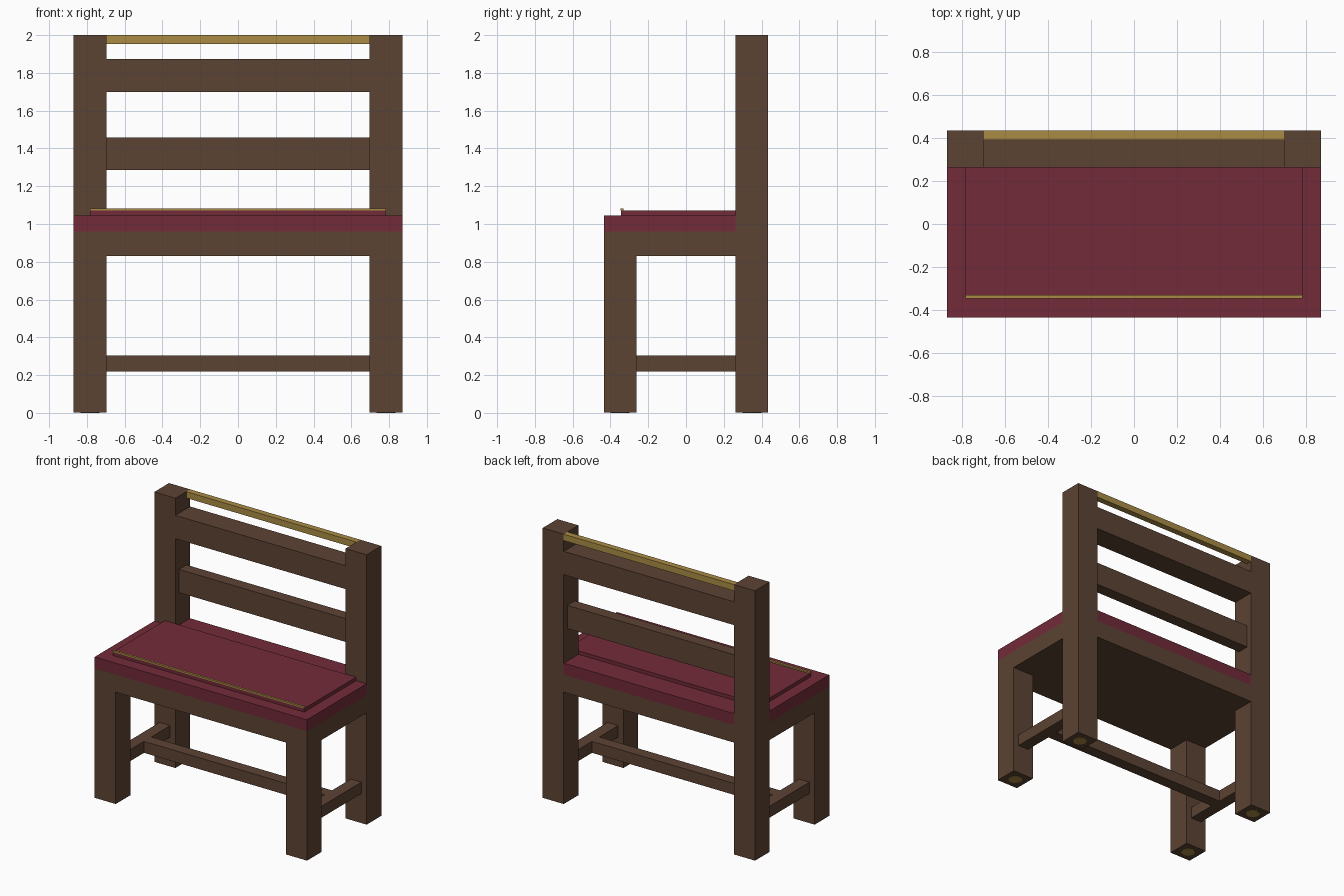
import bpy
import bmesh
from mathutils import Matrix, Vector

if "Cube" in bpy.data.objects:
    bpy.data.objects.remove(bpy.data.objects["Cube"])


def material(name, rgb):
    m = bpy.data.materials.new(name)
    m.diffuse_color = (*rgb, 1)
    m.use_nodes = True
    m.node_tree.nodes["Principled BSDF"].inputs["Base Color"].default_value = m.diffuse_color
    return m


WOOD = material("dark_wood", (0.107, 0.056, 0.033))
CLOTH = material("red_cloth", (0.168, 0.024, 0.041))
BRASS = material("brass", (0.40, 0.26, 0.06))


def finish(name, bm, mat):
    mesh = bpy.data.meshes.new(name)
    bmesh.ops.recalc_face_normals(bm, faces=bm.faces)
    bm.to_mesh(mesh)
    bm.free()
    mesh.materials.append(mat)
    obj = bpy.data.objects.new(name, mesh)
    bpy.context.collection.objects.link(obj)
    return obj


def box(name, x, y, z, mat=WOOD):
    """Box from (min, max) ranges on each axis."""
    lo, hi = Vector((x[0], y[0], z[0])), Vector((x[1], y[1], z[1]))
    bm = bmesh.new()
    bmesh.ops.create_cube(bm, size=1, matrix=Matrix.Translation((lo + hi) / 2)
                          @ Matrix.Diagonal((*(hi - lo), 1)))
    return finish(name, bm, mat)


def prism(name, outline, z, mat):
    """Extrude a flat outline between two heights."""
    bm = bmesh.new()
    face = bm.faces.new([bm.verts.new((x, y, z[0])) for x, y in outline])
    top = bmesh.ops.extrude_face_region(bm, geom=[face])["geom"]
    bmesh.ops.translate(bm, vec=(0, 0, z[1] - z[0]),
                        verts=[v for v in top if isinstance(v, bmesh.types.BMVert)])
    return finish(name, bm, mat)


def foot(name, x, y):
    bm = bmesh.new()
    bmesh.ops.create_cone(bm, cap_ends=True, segments=8, radius1=0.05, radius2=0.05,
                          depth=0.02, matrix=Matrix.Translation((x, y, 0.01)))
    return finish(name, bm, BRASS)


W, IN = 0.87, 0.697      # outer and inner faces of the posts
D, BACK = 0.435, 0.263   # outer depth and front face of the back posts

# Legs, back posts, side stretchers and feet
for side, s in (("left", -1), ("right", 1)):
    def span(a, b):
        return sorted((s * a, s * b))
    box(f"front_leg_{side}", span(IN, W), (-D, -BACK), (0.002, 0.83))
    box(f"back_post_{side}", span(IN, W), (BACK, D), (0.002, 2))
    box(f"side_stretcher_{side}", span(0.74, 0.827), (-BACK, BACK), (0.22, 0.305))
    for end, y in (("front", -0.349), ("back", 0.349)):
        foot(f"{end}_foot_{side}", s * 0.784, y)

box("cross_stretcher", (-0.74, 0.74), (-0.043, 0.043), (0.22, 0.305))

# Seat base and upholstery, notched around the back posts
notched = [(-W, -D), (W, -D), (W, BACK), (IN, BACK), (IN, D),
           (-IN, D), (-IN, BACK), (-W, BACK)]
prism("seat_base", notched, (0.83, 0.96), WOOD)
prism("seat", notched, (0.96, 1.045), CLOTH)
box("seat_pad", (-0.784, 0.784), (-0.345, BACK), (1.045, 1.071), CLOTH)
box("seat_piping", (-0.784, 0.784), (-0.347, -0.33), (1.071, 1.081), BRASS)

# Back rails and brass top bar
box("middle_back_rail", (-IN, IN), (0.305, 0.393), (1.285, 1.457))
box("upper_back_rail", (-IN, IN), (BACK, D), (1.7, 1.873))
box("top_bar", (-IN, IN), (0.39, D), (1.953, 2), BRASS)
